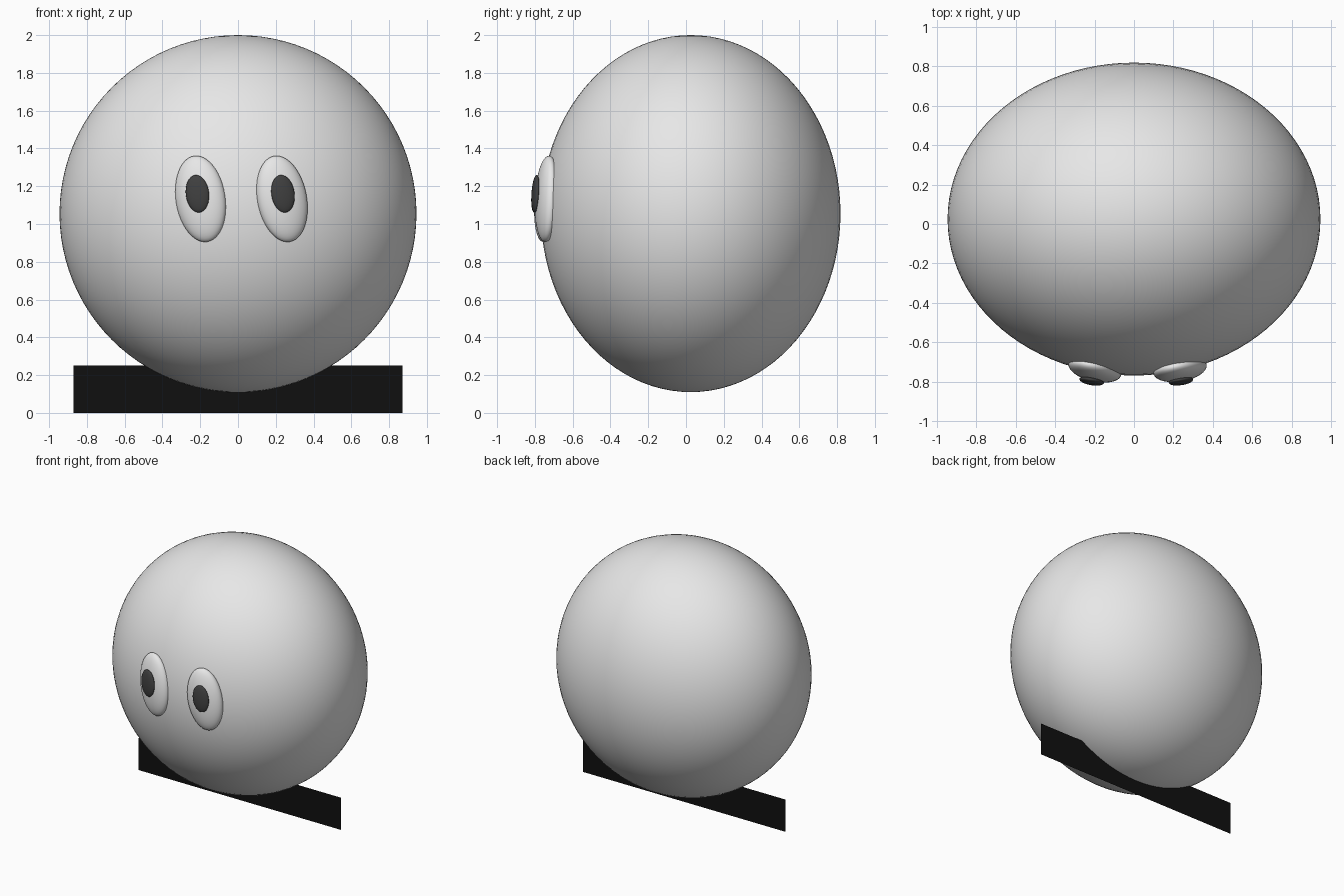
import bpy
from math import radians
from mathutils import Matrix, Vector

if "Cube" in bpy.data.objects:
    bpy.data.objects.remove(bpy.data.objects["Cube"])


def material(name, value):
    m = bpy.data.materials.new(name)
    m.diffuse_color = (value, value, value, 1)
    m.use_nodes = True
    m.node_tree.nodes["Principled BSDF"].inputs["Base Color"].default_value = m.diffuse_color
    return m


LIGHT = material("light grey", 0.8)
DARK = material("charcoal", 0.05)
BLACK = material("black", 0.005)


def ellipsoid(name, center, radii, mat, rot=Matrix.Identity(4), segments=48, rings=24):
    bpy.ops.mesh.primitive_uv_sphere_add(segments=segments, ring_count=rings, radius=1)
    ob = bpy.context.object
    ob.name = name
    ob.data.transform(Matrix.Translation(center) @ rot @ Matrix.Diagonal((*radii, 1)))
    ob.data.materials.append(mat)
    bpy.ops.object.shade_smooth()
    return ob


def facing(yaw, pitch, roll):
    return (Matrix.Rotation(radians(yaw), 4, 'Z')
            @ Matrix.Rotation(radians(pitch), 4, 'X')
            @ Matrix.Rotation(radians(roll), 4, 'Y'))


# Round body, flattened front to back
ellipsoid("body", Vector((0, 0.025, 1.055)), (0.945, 0.793, 0.945), LIGHT,
          segments=96, rings=48)

# Eyes and pupils turn outward with the body, both leaning the same way
for side, name, eye_x, pupil_x in ((-1, "left", -0.198, -0.215), (1, "right", 0.233, 0.238)):
    ellipsoid(name + "_eye", Vector((eye_x, -0.735, 1.133)), (0.133, 0.062, 0.231),
              LIGHT, facing(11 * side, -4, -10))
    ellipsoid(name + "_pupil", Vector((pupil_x, -0.796, 1.16)), (0.062, 0.02, 0.1),
              DARK, facing(9 * side, -4, -8), 32, 16)

# Thin upright base panel through the middle of the body
bpy.ops.mesh.primitive_plane_add(size=1)
panel = bpy.context.object
panel.name = "base_panel"
panel.data.transform(Matrix.Translation((0, 0.02, 0.125))
                     @ Matrix.Rotation(radians(90), 4, 'X')
                     @ Matrix.Diagonal((1.74, 0.25, 1, 1)))
panel.data.materials.append(BLACK)
